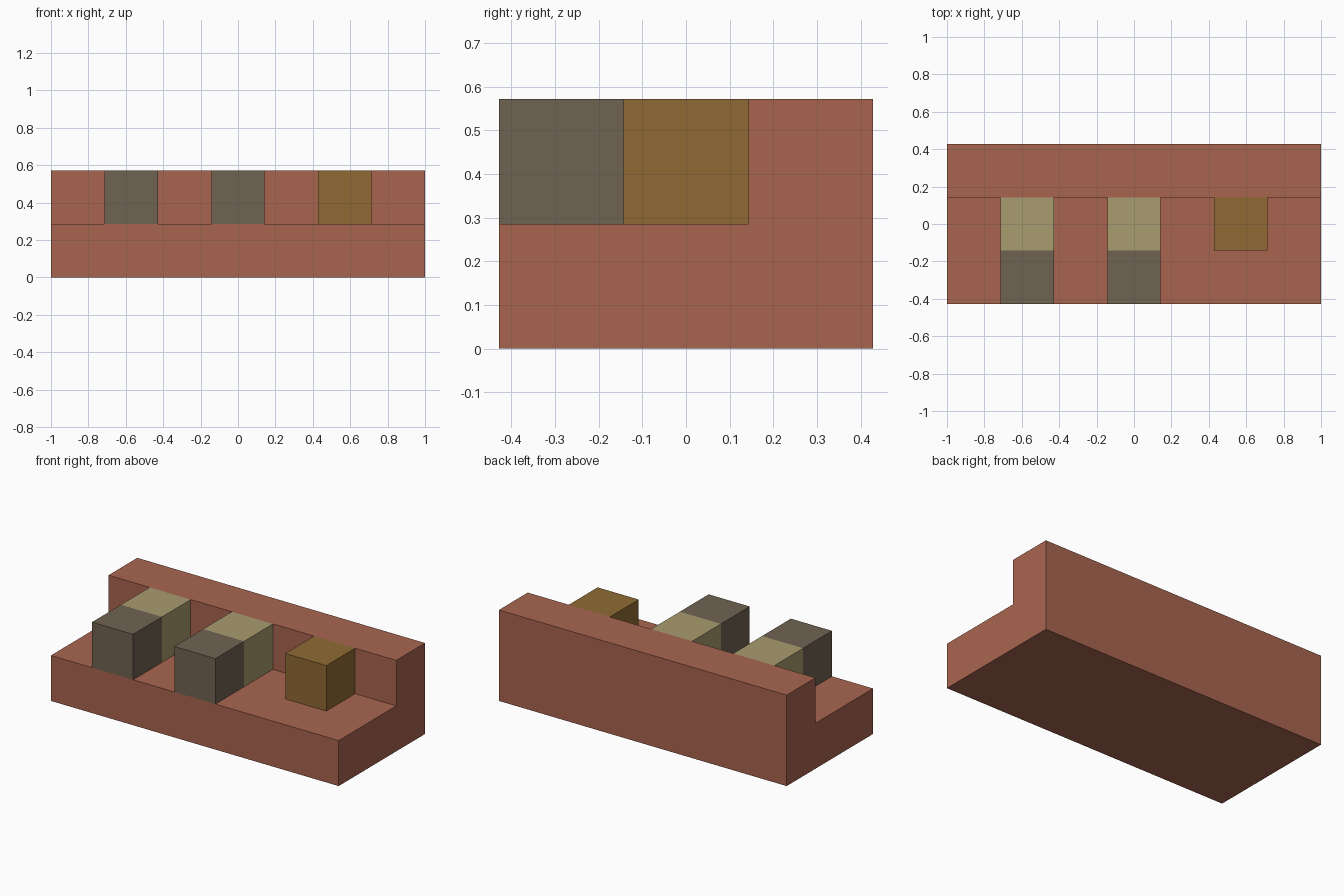
import bpy
import bmesh

U = 2 / 7  # one module: the side of a small cube

cube = bpy.data.objects.get("Cube")
if cube:
    bpy.data.objects.remove(cube, do_unlink=True)


def material(name, hex_code):
    def linear(i):
        c = int(hex_code[i:i + 2], 16) / 255
        return c / 12.92 if c < 0.04045 else ((c + 0.055) / 1.055) ** 2.4
    colour = (linear(0), linear(2), linear(4), 1)
    mat = bpy.data.materials.new(name)
    mat.use_nodes = True
    mat.diffuse_color = colour
    mat.node_tree.nodes["Principled BSDF"].inputs["Base Color"].default_value = colour
    return mat


brick = material("brick red", "A9654F")
grey = material("warm grey", "706352")
tan = material("pale tan", "AA9C70")
ochre = material("ochre", "8F6A34")


def extrude_profile(name, profile, x_min, x_max, mats):
    """Extrude a (y, z) outline along x."""
    bm = bmesh.new()
    face = bm.faces.new([bm.verts.new((x_min, y, z)) for y, z in profile])
    out = bmesh.ops.extrude_face_region(bm, geom=[face])
    moved = [v for v in out["geom"] if isinstance(v, bmesh.types.BMVert)]
    bmesh.ops.translate(bm, vec=(x_max - x_min, 0, 0), verts=moved)
    # Cut where the front module meets the middle one
    bmesh.ops.bisect_plane(bm, geom=bm.verts[:] + bm.edges[:] + bm.faces[:],
                           plane_co=(0, -U / 2, 0), plane_no=(0, 1, 0)) if len(mats) > 1 else None
    bmesh.ops.recalc_face_normals(bm, faces=bm.faces[:])
    if len(mats) > 1:
        for f in bm.faces:
            f.material_index = int(f.calc_center_median().y > -U / 2)
    mesh = bpy.data.meshes.new(name)
    bm.to_mesh(mesh)
    bm.free()
    for mat in mats:
        mesh.materials.append(mat)
    obj = bpy.data.objects.new(name, mesh)
    bpy.context.collection.objects.link(obj)
    return obj


def block(name, x, y_min, y_max, mats):
    outline = [(y_min, U), (y_max, U), (y_max, 2 * U), (y_min, 2 * U)]
    return extrude_profile(name, outline, x - U / 2, x + U / 2, mats)


# Base with a raised back wall
step = [(-1.5 * U, 0), (1.5 * U, 0), (1.5 * U, 2 * U),
        (0.5 * U, 2 * U), (0.5 * U, U), (-1.5 * U, U)]
extrude_profile("stepped_base", step, -1, 1, [brick])

# Long two-tone blocks, grey in front and tan behind
for label, x in (("right", -2 * U), ("middle", 0)):
    block(label + "_long_block", x, -1.5 * U, 0.5 * U, [grey, tan])

# Short ochre block against the wall
block("left_short_block", 2 * U, -0.5 * U, 0.5 * U, [ochre])
